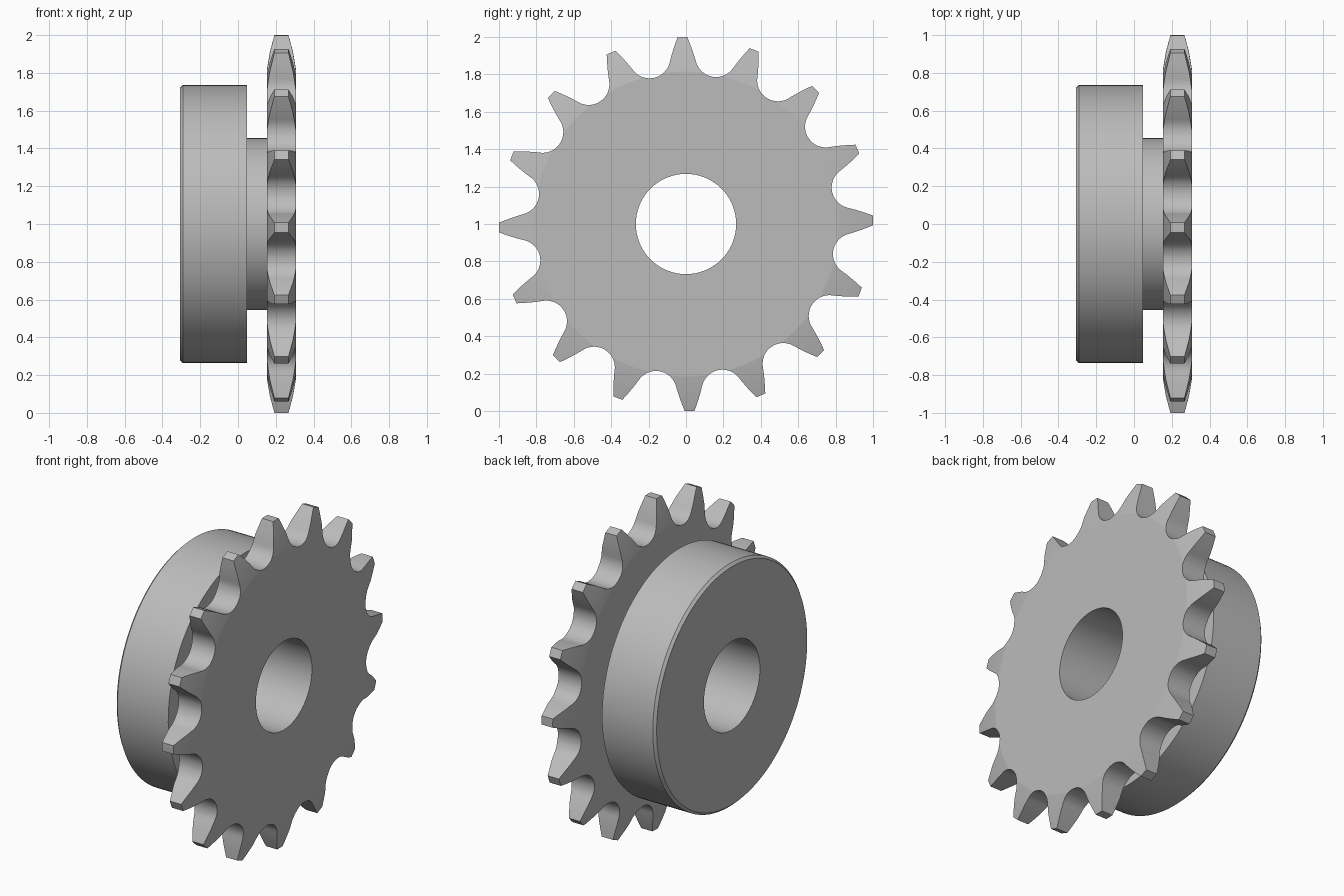
import bpy, bmesh
from math import sin, cos, pi, radians
from mathutils import Vector, Matrix

if "Cube" in bpy.data.objects:
    bpy.data.objects.remove(bpy.data.objects["Cube"])

TEETH = 16
STEP = 2 * pi / TEETH
TILT = radians(1.1)
SEGMENTS = TEETH * 8

steel = bpy.data.materials.new("grey_steel")
steel.use_nodes = True
GREY = (0.5, 0.5, 0.5, 1)
steel.diffuse_color = GREY
steel.node_tree.nodes["Principled BSDF"].inputs["Base Color"].default_value = GREY


def make_object(name, bm):
    bmesh.ops.recalc_face_normals(bm, faces=bm.faces)
    mesh = bpy.data.meshes.new(name)
    bm.to_mesh(mesh)
    bm.free()
    mesh.materials.append(steel)
    obj = bpy.data.objects.new(name, mesh)
    bpy.context.collection.objects.link(obj)
    return obj


def lathe(name, profile):
    """Turn a closed (x, radius) profile around the x axis."""
    bm = bmesh.new()
    rings = []
    for i in range(SEGMENTS):
        a = TILT + 2 * pi * i / SEGMENTS
        rings.append([bm.verts.new((x, -r * sin(a), 1 + r * cos(a))) for x, r in profile])
    n = len(profile)
    for i, ring in enumerate(rings):
        after = rings[(i + 1) % SEGMENTS]
        for j in range(n):
            k = (j + 1) % n
            bm.faces.new((ring[j], ring[k], after[k], after[j]))
    return make_object(name, bm)


def half_tooth():
    """Points (sideways, outward) from the gullet bottom up to the tooth tip."""
    pitch_r, seat_r, arc = 0.911, 0.111, radians(65)
    centre = Vector((sin(STEP / 2), cos(STEP / 2))) * pitch_r
    pts = []
    for i in range(13):
        a = STEP / 2 + arc * i / 12
        pts.append(centre - seat_r * Vector((sin(a), cos(a))))
    start, bend, tip = pts[-1], Vector((0.055, 0.927)), Vector((0.022, 1.01))
    for i in range(1, 7):
        t = i / 6
        pts.append(start * (1 - t) ** 2 + bend * 2 * t * (1 - t) + tip * t ** 2)
    return pts


def tooth_prism(name):
    """Toothed outline extruded along x, used to trim the turned blank."""
    right = half_tooth()
    left = [Vector((-p.x, p.y)) for p in reversed(right)]
    tooth = (right + left)[:-1]      # last gullet point belongs to the next tooth
    bm = bmesh.new()
    outline = []
    for i in range(TEETH):
        turn = Matrix.Rotation(TILT + i * STEP, 2)
        for p in tooth:
            q = turn @ p
            outline.append(bm.verts.new((-0.5, q.x, 1 + q.y)))
    face = bm.faces.new(outline)
    extruded = bmesh.ops.extrude_face_region(bm, geom=[face])["geom"]
    bmesh.ops.translate(bm, vec=(1, 0, 0),
                        verts=[v for v in extruded if isinstance(v, bmesh.types.BMVert)])
    return make_object(name, bm)


# Turned blank: bore, chamfered hub, neck and tapered tooth plate
BORE, HUB, NECK = 0.268, 0.735, 0.455
blank = [(-0.31, BORE), (-0.31, HUB - 0.015), (-0.295, HUB), (0.045, HUB),
         (0.045, NECK), (0.15, NECK), (0.15, 0.815), (0.166, 0.91), (0.19, 1.0),
         (0.265, 1.0), (0.289, 0.91), (0.305, 0.815), (0.305, BORE)]
sprocket = lathe("toothed_wheel_with_hub", blank)

# Cut the teeth
cutter = tooth_prism("tooth_cutter")
cutter.hide_render = True
cut = sprocket.modifiers.new("teeth", "BOOLEAN")
cut.operation = "INTERSECT"
cut.solver = "EXACT"
cut.object = cutter

bpy.ops.object.select_all(action="DESELECT")
sprocket.select_set(True)
bpy.context.view_layer.objects.active = sprocket
bpy.ops.object.modifier_apply(modifier=cut.name)
bpy.data.objects.remove(cutter)

# Smooth turned surfaces, crisp edges
bpy.ops.object.shade_smooth_by_angle(angle=radians(9))
sprocket.location.x = 0.0025
